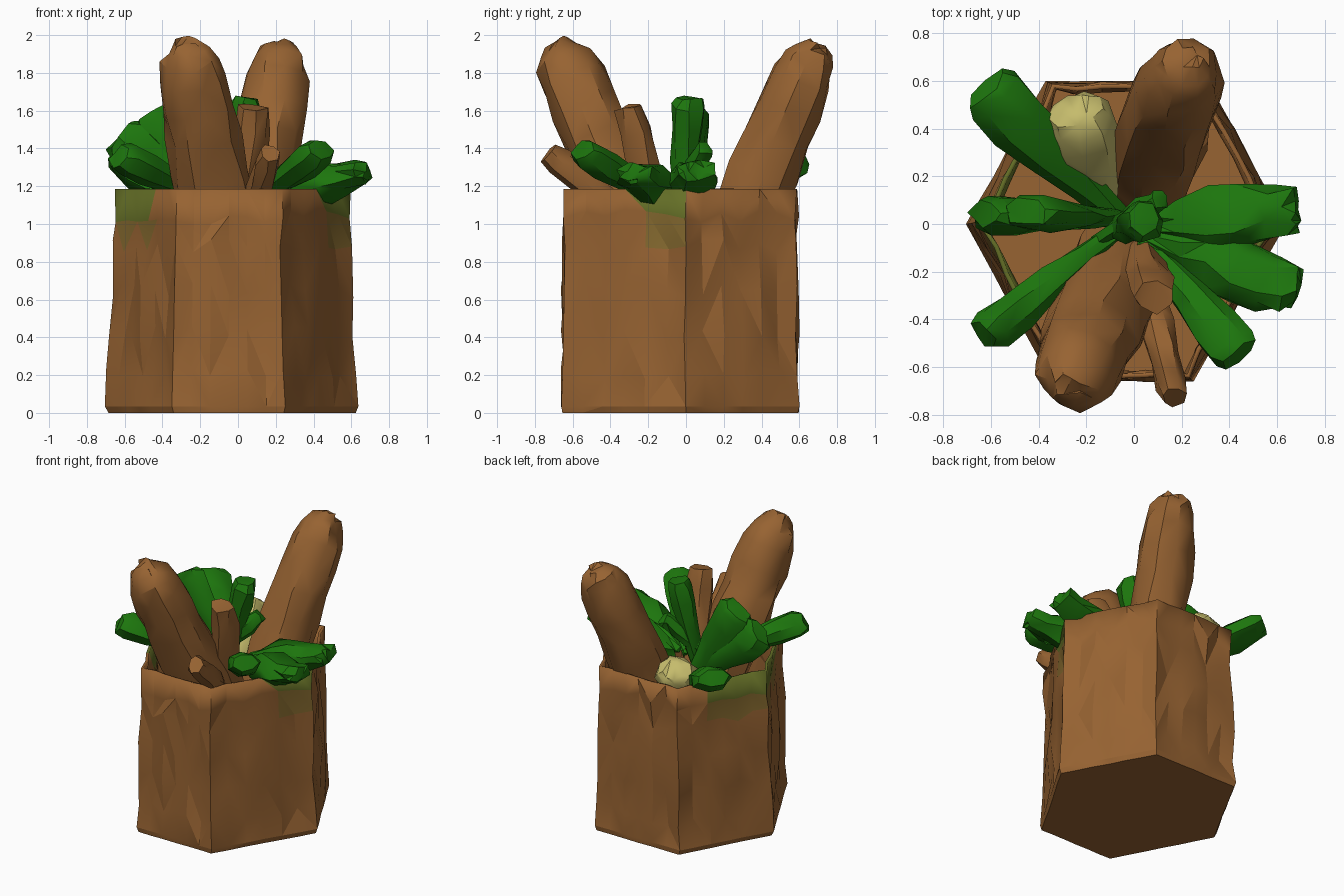
import bpy, bmesh, math, random
from mathutils import Vector

if "Cube" in bpy.data.objects:
    bpy.data.objects.remove(bpy.data.objects["Cube"])

random.seed(7)


def material(name, rgb):
    m = bpy.data.materials.new(name)
    m.diffuse_color = (*rgb, 1)
    m.use_nodes = True
    m.node_tree.nodes["Principled BSDF"].inputs["Base Color"].default_value = m.diffuse_color
    return m


BROWN = material("paper_and_crust_brown", (0.31, 0.125, 0.032))
GREEN = material("leaf_green", (0.012, 0.18, 0.004))
PALE = material("pale_yellow", (0.56, 0.50, 0.15))
OLIVE = material("olive_tint", (0.13, 0.16, 0.02))
TAN = material("faint_olive_tint", (0.23, 0.14, 0.028))


def finish(bm, name, mats, angle=35):
    bmesh.ops.recalc_face_normals(bm, faces=bm.faces[:])
    me = bpy.data.meshes.new(name)
    bm.to_mesh(me)
    bm.free()
    ob = bpy.data.objects.new(name, me)
    bpy.context.collection.objects.link(ob)
    for m in mats:
        me.materials.append(m)
    bpy.ops.object.select_all(action='DESELECT')
    ob.select_set(True)
    bpy.context.view_layer.objects.active = ob
    bpy.ops.object.shade_smooth_by_angle(angle=math.radians(angle))
    return ob


def stalk(name, p0, p1, wide, thick, profile, sides, mat, jitter):
    """Lumpy rod from p0 to p1; wide is the level half-width, thick the other."""
    p0, p1 = Vector(p0), Vector(p1)
    d = (p1 - p0).normalized()
    u = d.cross(Vector((0, 0, 1))).normalized()
    v = u.cross(d)
    bm = bmesh.new()
    rings = []
    for t, s in profile:
        c = p0.lerp(p1, t)
        ring = []
        for i in range(sides):
            a = 2 * math.pi * (i + 0.5) / sides
            j = Vector([random.uniform(-jitter, jitter) for _ in range(3)])
            ring.append(bm.verts.new(c + u * wide * s * math.cos(a) + v * thick * s * math.sin(a) + j))
        rings.append(ring)
    for a, b in zip(rings, rings[1:]):
        for i in range(sides):
            k = (i + 1) % sides
            bm.faces.new((a[i], a[k], b[k], b[i]))
    bm.faces.new(rings[0])
    bm.faces.new(rings[-1])
    bmesh.ops.triangulate(bm, faces=bm.faces[:])
    return finish(bm, name, [mat])


# Six-sided crumpled paper bag, open at the top
BASE = [(-0.705, 0.0), (-0.35, -0.66), (0.25, -0.66), (0.64, 0.0), (0.31, 0.60), (-0.37, 0.60)]
LEVELS = [(0, 0.975), (0.035, 1.0), (0.2, 0.99), (0.42, 0.975), (0.65, 0.96),
          (0.88, 0.945), (1.04, 0.935), (1.185, 0.93)]
PER = 6
bm = bmesh.new()
rings = []
for li, (z, s) in enumerate(LEVELS):
    ring = []
    for k in range(6):
        a, b = Vector(BASE[k]), Vector(BASE[(k + 1) % 6])
        n = Vector(((b - a).y, -(b - a).x)).normalized()
        for i in range(PER):
            p = a.lerp(b, i / PER)
            sy = s + (1 - s) * 0.7          # the bag tapers less front to back
            amp = 0.004 if li < 2 or li == 7 else 0.022
            off = random.uniform(-amp, amp * 0.5)
            if i in (1, PER - 1) and li > 1:  # folds beside each corner
                off -= 0.012
            ring.append(bm.verts.new((p.x * s + n.x * off, p.y * sy + n.y * off,
                                      z + (random.uniform(-0.04, 0.04) if 1 < li < 7 else 0))))
    rings.append(ring)
N = 6 * PER
for a, b in zip(rings, rings[1:]):
    for i in range(N):
        k = (i + 1) % N
        bm.faces.new((a[i], a[k], b[k], b[i]))
bm.faces.new(rings[0])
side = [f for f in bm.faces if len(f.verts) == 4]
bmesh.ops.triangulate(bm, faces=side, quad_method='LONG_EDGE')
# Green tint on the paper where leaves hang over the rim, fading downward
for f in bm.faces:
    c = f.calc_center_median()
    drop = 1.19 - c.z
    left = c.x < -0.43 and abs(c.y) < 0.36
    right = c.x > 0.43 and -0.28 < c.y < 0
    if left or right:
        f.material_index = 1 if drop < 0.12 else 2 if drop < 0.26 else 0
bag = finish(bm, "paper_bag", [BROWN, OLIVE, TAN], 14)
mod = bag.modifiers.new("wall", 'SOLIDIFY')
mod.thickness = 0.02
mod.offset = -1

# Two long loaves
LOAF = [(0, 0.7), (0.06, 1), (0.25, 1.1), (0.42, 1.14), (0.56, 1.13), (0.68, 1.07), (0.78, 1.03),
        (0.88, 0.99), (0.94, 0.85), (0.98, 0.58), (1.0, 0.3)]
stalk("front_loaf", (0.02, 0.0, 0.4), (-0.275, -0.685, 1.96), 0.185, 0.175, LOAF, 10, BROWN, 0.015)
stalk("back_loaf", (0.01, 0.05, 0.4), (0.23, 0.69, 1.96), 0.172, 0.165, LOAF, 10, BROWN, 0.015)

# Two short bread sticks
STICK = [(0, 0.8), (0.3, 1.1), (0.6, 1.0), (0.85, 1.05), (1.0, 0.85)]
stalk("middle_stick", (0.0, -0.08, 0.75), (0.085, -0.30, 1.62), 0.09, 0.085, STICK, 7, BROWN, 0.012)
stalk("small_stick", (0.06, -0.28, 1.0), (0.17, -0.73, 1.38), 0.065, 0.075, STICK, 7, BROWN, 0.01)

# Pale bulb-shaped vegetable
BULB = [(0, 0.25), (0.3, 0.6), (0.5, 0.85), (0.7, 1.0), (0.86, 0.95), (0.96, 0.75), (1, 0.5)]
stalk("pale_vegetable", (-0.11, 0.06, 0.85), (-0.25, 0.50, 1.27), 0.15, 0.135, BULB, 9, PALE, 0.012)

# Blunt leafy stalks fanning out of the bag: root, tip, half-width, half-thickness
BLADE = [(0, 0.4), (0.25, 0.65), (0.5, 0.85), (0.75, 1.05), (0.93, 1.08), (1, 0.8)]
BLADES = [
    ("back_left_leaf", (-0.06, 0.03, 0.96), (-0.62, 0.57, 1.34), 0.13, 0.08),
    ("left_leaf", (-0.06, 0.02, 1.0), (-0.63, 0.04, 1.47), 0.07, 0.12),
    ("tall_left_leaf", (-0.08, 0.03, 1.0), (-0.45, 0.05, 1.59), 0.07, 0.13),
    ("front_left_leaf", (-0.06, -0.02, 1.08), (-0.63, -0.46, 1.36), 0.085, 0.08),
    ("front_right_leaf", (0.04, -0.08, 1.08), (0.44, -0.55, 1.39), 0.1, 0.08),
    ("upright_leaf", (-0.09, -0.03, 1.0), (0.05, 0.02, 1.67), 0.085, 0.08),
    ("short_middle_leaf", (-0.16, -0.07, 1.1), (0.11, 0.10, 1.40), 0.05, 0.05),
]
for name, root, tip, w, t in BLADES:
    stalk(name, root, tip, w, t, BLADE, 7, GREEN, 0.012)

# Broad crumpled leaves hanging over the right side
BROAD = [(0, 0.3), (0.2, 0.75), (0.4, 1.15), (0.6, 1.15), (0.8, 1.05), (0.95, 0.8), (1, 0.4)]
stalk("right_leaf_upper", (0.08, 0.0, 1.12), (0.69, 0.05, 1.29), 0.115, 0.085, BROAD, 8, GREEN, 0.025)
stalk("right_leaf_lower", (0.08, -0.04, 1.12), (0.69, -0.29, 1.27), 0.12, 0.085, BROAD, 8, GREEN, 0.025)
